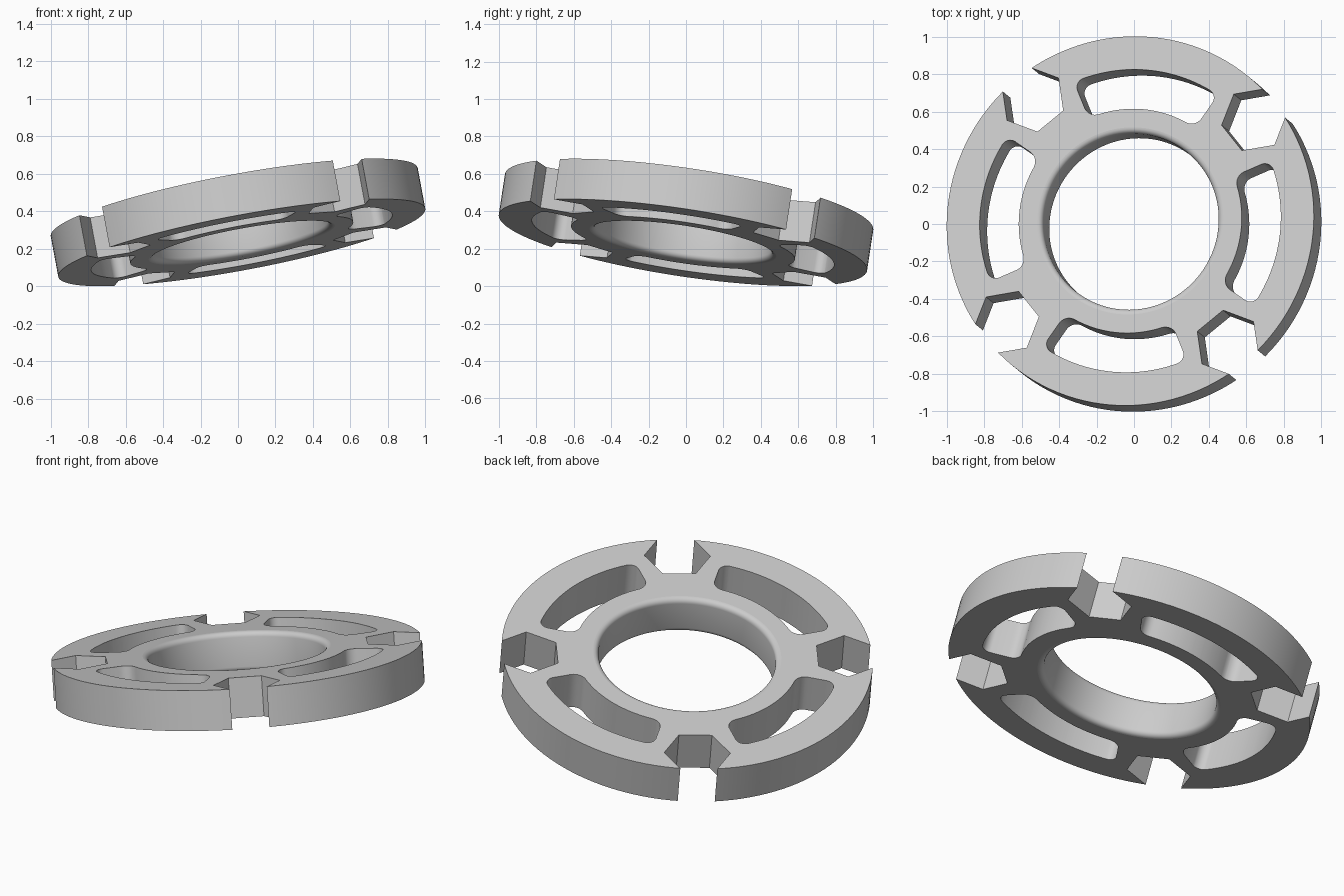
import bpy, bmesh, math
from mathutils import Matrix, Vector

if "Cube" in bpy.data.objects:
    bpy.data.objects.remove(bpy.data.objects["Cube"], do_unlink=True)

RIM, BORE, HALF, FILLET = 0.996, 0.475, 0.111, 0.03
SPIN = math.radians(84)
STEPS = 128


def polar(r, a):
    return Vector((r * math.cos(a), r * math.sin(a)))


def make_object(name, bm):
    bmesh.ops.recalc_face_normals(bm, faces=bm.faces)
    mesh = bpy.data.meshes.new(name)
    bm.to_mesh(mesh)
    bm.free()
    obj = bpy.data.objects.new(name, mesh)
    bpy.context.collection.objects.link(obj)
    return obj


def add_prism(bm, outline, turn):
    # Extrude a closed outline through the whole ring thickness
    rot = Matrix.Rotation(turn, 2)
    rings = [[bm.verts.new((*(rot @ p), z)) for p in outline] for z in (-0.3, 0.3)]
    for ring in rings:
        bm.faces.new(ring)
    n = len(outline)
    for i in range(n):
        j = (i + 1) % n
        bm.faces.new((rings[0][i], rings[0][j], rings[1][j], rings[1][i]))


def slot_outline(inner, outer, half, r_in, r_out, steps=8):
    # Curved slot with rounded corners; one half is drawn and then mirrored
    side = []
    for radius, f, start, end in ((inner + r_in, r_in, math.pi, 2.5 * math.pi),
                                  (outer - r_out, r_out, -0.5 * math.pi, 0)):
        a = half - math.asin(f / radius)
        centre = polar(radius, a)
        if f == r_in:
            start, end = math.pi, 0.5 * math.pi
        else:
            start, end = 0.5 * math.pi, 0
        if f == r_in:
            side += [polar(inner, a * i / 12) for i in range(12)]
        side += [centre + polar(f, a + start + (end - start) * i / steps)
                 for i in range(steps + 1)]
        if f == r_out:
            side += [polar(outer, a * i / 12) for i in range(11, -1, -1)]
    mirrored = [Vector((p.x, -p.y)) for p in reversed(side[1:-1])]
    return side + mirrored


# Ring body: lathed section with a rounded bore
bm = bmesh.new()
profile = [(RIM, -HALF), (RIM, HALF)]
for sign in (1, -1):
    arc = [(BORE + FILLET - FILLET * math.sin(t), sign * (HALF - FILLET + FILLET * math.cos(t)))
           for t in (math.pi / 2 * i / 6 for i in range(7))]
    profile += arc if sign > 0 else arc[::-1]
rings = [[bm.verts.new((*polar(r, 2 * math.pi * i / STEPS), z)) for r, z in profile]
         for i in range(STEPS)]
for i in range(STEPS):
    a, b = rings[i], rings[(i + 1) % STEPS]
    for k in range(len(profile)):
        m = (k + 1) % len(profile)
        bm.faces.new((a[k], b[k], b[m], a[m]))
body = make_object("slotted_ring", bm)

# Cutters: four curved slots, and four hexagonal notches between them
hexagon = [Vector((0.855, 0)) + polar(0.178, math.pi / 6 + math.pi / 3 * i) for i in range(6)]
slot = slot_outline(0.605, 0.817, math.radians(28.7), 0.065, 0.05)
bm = bmesh.new()
for q in range(4):
    turn = SPIN + q * math.pi / 2
    add_prism(bm, slot, turn)
    add_prism(bm, hexagon, turn + math.pi / 4)
cutter = make_object("slot_cutter", bm)
cutter.hide_render = True

cut = body.modifiers.new("cut", "BOOLEAN")
cut.operation, cut.solver, cut.object = "DIFFERENCE", "EXACT", cutter
bpy.context.view_layer.objects.active = body
bpy.ops.object.select_all(action="DESELECT")
body.select_set(True)
bpy.ops.object.modifier_apply(modifier=cut.name)
bpy.data.objects.remove(cutter, do_unlink=True)

# Smooth the curved walls, keep the two broad faces flat
bpy.ops.object.shade_smooth_by_angle(angle=math.radians(30))
for p in body.data.polygons:
    if abs(p.normal.z) > 0.999:
        p.use_smooth = False

# Tilt the ring and rest it on the ground
normal = Vector((-0.186, 0.152, 1)).normalized()
body.data.transform(Vector((0, 0, 1)).rotation_difference(normal).to_matrix().to_4x4())
low = min(v.co.z for v in body.data.vertices)
body.data.transform(Matrix.Translation((0, 0, -low)))

# Plain grey
grey = bpy.data.materials.new("light_grey")
grey.use_nodes = True
colour = (0.6, 0.6, 0.6, 1)
grey.diffuse_color = colour
grey.node_tree.nodes["Principled BSDF"].inputs["Base Color"].default_value = colour
body.data.materials.clear()
body.data.materials.append(grey)
